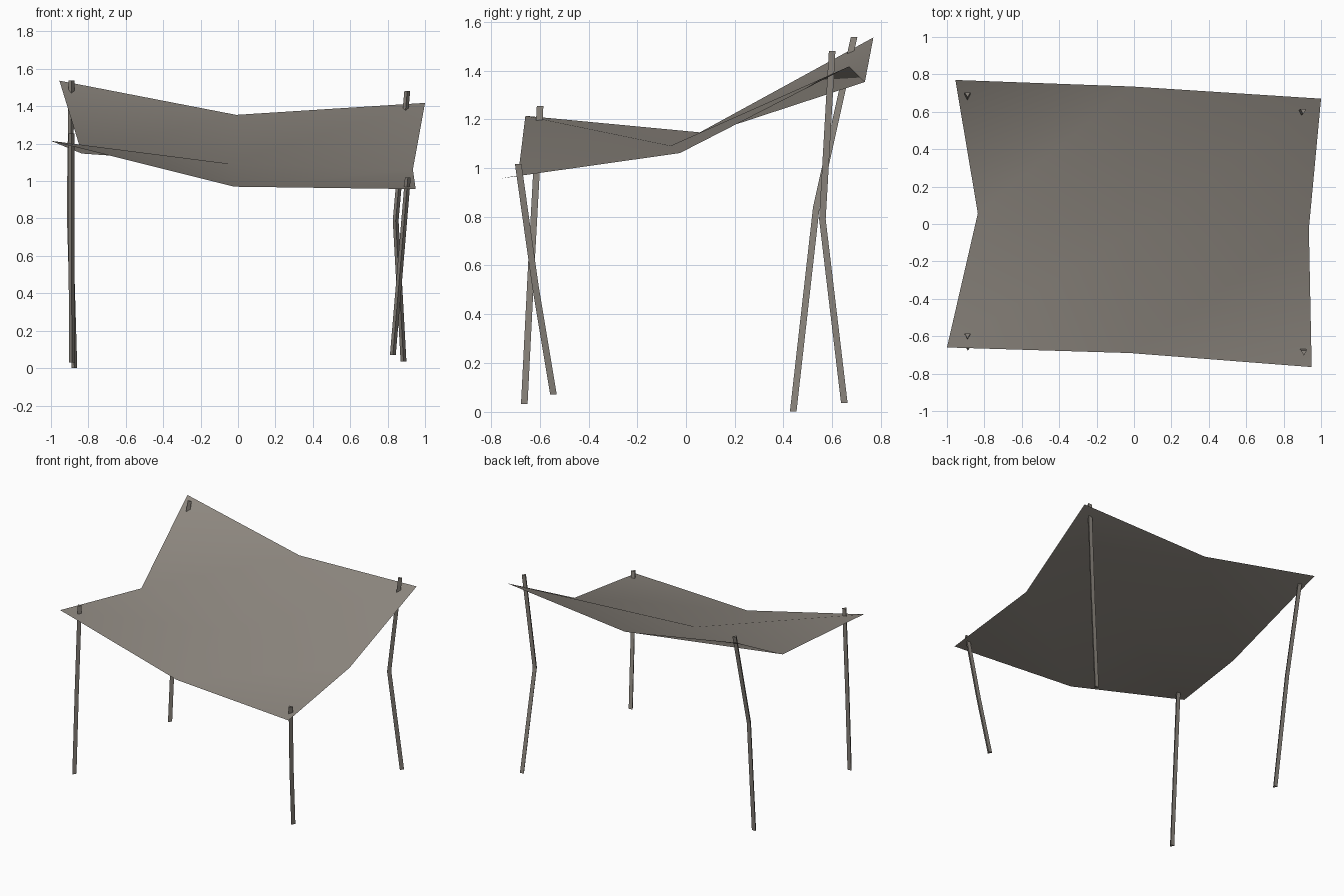
import bpy, bmesh, math
from mathutils import Vector

if "Cube" in bpy.data.objects:
    bpy.data.objects.remove(bpy.data.objects["Cube"])

# One weathered hide/wood colour
mat = bpy.data.materials.new("weathered taupe")
mat.diffuse_color = (0.27, 0.245, 0.215, 1)
mat.use_nodes = True
mat.node_tree.nodes["Principled BSDF"].inputs["Base Color"].default_value = mat.diffuse_color


def make_object(name, bm):
    bmesh.ops.recalc_face_normals(bm, faces=bm.faces)
    me = bpy.data.meshes.new(name)
    bm.to_mesh(me)
    bm.free()
    me.materials.append(mat)
    ob = bpy.data.objects.new(name, me)
    bpy.context.collection.objects.link(ob)
    return ob


# Sagging canopy sheet: 3 x 3 points, rows from front to back
rows = [
    [(-1.0, -0.66, 1.215), (-0.02, -0.69, 0.97), (0.95, -0.765, 0.957)],
    [(-0.835, 0.057, 1.147), (-0.04, -0.063, 1.092), (0.935, -0.025, 1.062)],
    [(-0.955, 0.77, 1.537), (-0.01, 0.735, 1.354), (1.0, 0.67, 1.418)],
]
bm = bmesh.new()
grid = [[bm.verts.new(p) for p in row] for row in rows]
for j in range(2):
    for i in range(2):
        a, b = grid[j][i], grid[j][i + 1]
        c, d = grid[j + 1][i + 1], grid[j + 1][i]
        bm.faces.new((a, b, c))
        bm.faces.new((a, c, d))
canopy = make_object("canopy_sheet", bm)
for p in canopy.data.polygons:
    p.use_smooth = True
if canopy.data.polygons[0].normal.z < 0:
    canopy.data.flip_normals()


# Crooked three-sided poles that pierce the sheet
def pole(name, path, r=0.018):
    bm = bmesh.new()
    rings = []
    for x, y, z in path:
        rings.append([bm.verts.new(Vector((x + r * math.cos(t), y + r * math.sin(t), z)))
                      for t in (math.radians(30 + 120 * k) for k in range(3))])
    for lo, hi in zip(rings, rings[1:]):
        for k in range(3):
            n = (k + 1) % 3
            bm.faces.new((lo[k], lo[n], hi[n], hi[k]))
    bm.faces.new(rings[0][::-1])
    bm.faces.new(rings[-1])
    make_object(name, bm)


pole("front_left_pole", [(-0.888, -0.66, 0.03), (-0.89, -0.63, 0.62), (-0.89, -0.595, 1.255)])
pole("front_right_pole", [(0.828, -0.54, 0.07), (0.866, -0.615, 0.52), (0.908, -0.685, 1.018)])
pole("back_left_pole", [(-0.875, 0.445, 0.0), (-0.9, 0.54, 0.84), (-0.89, 0.695, 1.538)])
pole("back_right_pole", [(0.885, 0.655, 0.035), (0.843, 0.565, 0.79), (0.905, 0.605, 1.482)])
